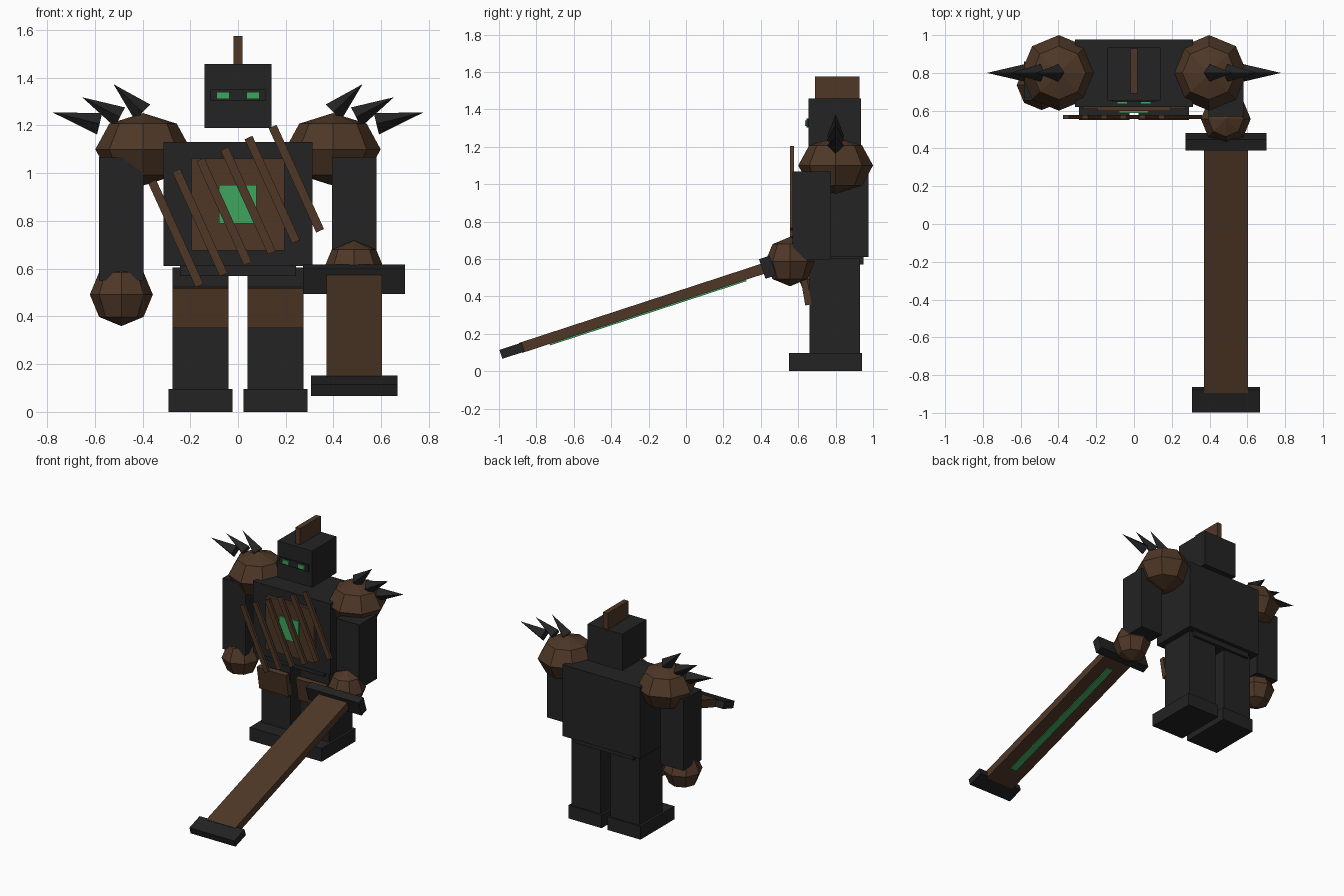
import bpy
import bmesh
from math import radians
from mathutils import Matrix, Vector

if "Cube" in bpy.data.objects:
    bpy.data.objects.remove(bpy.data.objects["Cube"], do_unlink=True)


def material(name, rgb):
    mat = bpy.data.materials.new(name)
    mat.use_nodes = True
    color = (*rgb, 1.0)
    mat.diffuse_color = color
    bsdf = next(n for n in mat.node_tree.nodes if n.type == "BSDF_PRINCIPLED")
    bsdf.inputs["Base Color"].default_value = color
    return mat


IRON = material("dark iron", (0.017, 0.017, 0.018))
BRONZE = material("brown bronze", (0.078, 0.039, 0.02))
GLOW = material("glowing green", (0.05, 0.38, 0.11))


def finish(name, bm, mat, matrix):
    mesh = bpy.data.meshes.new(name)
    bm.to_mesh(mesh)
    bm.free()
    mesh.materials.append(mat)
    obj = bpy.data.objects.new(name, mesh)
    obj.matrix_world = matrix
    bpy.context.scene.collection.objects.link(obj)
    return obj


def box(name, mat, x, y, z, frame=Matrix()):
    """Box given by its (min, max) range on each axis, inside a frame."""
    lo, hi = Vector((x[0], y[0], z[0])), Vector((x[1], y[1], z[1]))
    bm = bmesh.new()
    bmesh.ops.create_cube(bm, size=1)
    bmesh.ops.scale(bm, vec=hi - lo, verts=bm.verts)
    return finish(name, bm, mat, frame @ Matrix.Translation((lo + hi) / 2))


def ball(name, mat, center, radius, squash=1.0):
    bm = bmesh.new()
    bmesh.ops.create_uvsphere(bm, u_segments=8, v_segments=4, radius=radius)
    bmesh.ops.scale(bm, vec=(1, 1, squash), verts=bm.verts)
    return finish(name, bm, mat, Matrix.Translation(center))


def spike(name, mat, base, tip, radius):
    """Four-sided cone from base to tip, with its corners on the main axes."""
    base, tip = Vector(base), Vector(tip)
    axis = tip - base
    bm = bmesh.new()
    bmesh.ops.create_cone(bm, cap_ends=True, segments=4, radius1=radius,
                          radius2=0, depth=axis.length)
    bmesh.ops.translate(bm, vec=(0, 0, axis.length / 2), verts=bm.verts)
    side = Vector((0, 1, 0))
    forward = axis.normalized()
    turn = Matrix((side.cross(forward), side, forward)).transposed().to_4x4()
    return finish(name, bm, mat, Matrix.Translation(base) @ turn)


# Torso and pelvis
box("torso", IRON, (-0.312, 0.312), (0.62, 0.977), (0.61, 1.13))
box("pelvis", IRON, (-0.243, 0.243), (0.645, 0.95), (0.57, 0.64))

# Chest plate, glowing core and slanted ribs
box("chest_plate", BRONZE, (-0.195, 0.195), (0.597, 0.63), (0.675, 1.062))
box("chest_core", GLOW, (-0.08, 0.077), (0.588, 0.6), (0.79, 0.95))
ribs = Matrix.Translation((-0.008, 0.567, 0.862)) @ Matrix.Rotation(radians(-24.5), 4, "Y")
for i in range(6):
    x = (i - 2.5) * 0.111
    box(f"chest_rib_{i + 1}", BRONZE, (x - 0.018, x + 0.018),
        (-0.01, 0.01), (-0.24, 0.24), ribs)

# Head with visor, eyes and crest
box("head", IRON, (-0.14, 0.14), (0.655, 0.935), (1.19, 1.457))
box("visor", IRON, (-0.115, 0.115), (0.645, 0.66), (1.302, 1.35))
box("crest", BRONZE, (-0.019, 0.019), (0.69, 0.928), (1.44, 1.575))

SPIKES = (((0.58, 1.207), (0.778, 1.255)),
          ((0.495, 1.235), (0.653, 1.318)),
          ((0.4, 1.255), (0.522, 1.373)))

for side, s in (("left", 1), ("right", -1)):
    def span(a, b):
        return tuple(sorted((a * s, b * s)))

    box(f"{side}_eye", GLOW, span(0.035, 0.09), (0.635, 0.65), (1.311, 1.341))

    # Legs, feet and tilted knee guards
    box(f"{side}_leg", IRON, span(0.04, 0.274), (0.66, 0.93), (0.05, 0.605))
    box(f"{side}_foot", IRON, span(0.023, 0.291), (0.55, 0.94), (0, 0.096))
    tilt = Matrix.Translation((0, 0.638, 0.437)) @ Matrix.Rotation(radians(10), 4, "X")
    box(f"{side}_knee_guard", BRONZE, span(0.039, 0.275),
        (-0.015, 0.02), (-0.084, 0.084), tilt)

    # Shoulders with spikes
    ball(f"{side}_shoulder", BRONZE, (0.398 * s, 0.8, 1.1), 0.2, 0.76)
    for i, (base, tip) in enumerate(SPIKES):
        spike(f"{side}_spike_{i + 1}", IRON, (base[0] * s, 0.8, base[1]),
              (tip[0] * s, 0.8, tip[1]), 0.046)

# Arms and fists, the left one raised forward
box("left_arm", IRON, (0.395, 0.58), (0.57, 0.775), (0.597, 1.067))
box("right_arm", IRON, (-0.582, -0.397), (0.655, 0.86), (0.55, 1.067))
ball("left_fist", BRONZE, (0.486, 0.556, 0.586), 0.132)
ball("right_fist", BRONZE, (-0.489, 0.735, 0.491), 0.132)

# Great sword pointing forward and down
sword = Matrix.Translation((0.487, 0.436, 0.556)) @ Matrix.Rotation(radians(18.1), 4, "X")
box("sword_guard", IRON, (-0.214, 0.214), (-0.03, 0.03), (-0.055, 0.055), sword)
box("sword_blade", BRONZE, (-0.117, 0.117), (-1.39, 0.02), (-0.028, 0.028), sword)
box("sword_tip", IRON, (-0.181, 0.181), (-1.5, -1.375), (-0.025, 0.025), sword)
box("sword_glow", GLOW, (-0.024, 0.024), (-1.235, -0.13), (-0.036, -0.027), sword)
